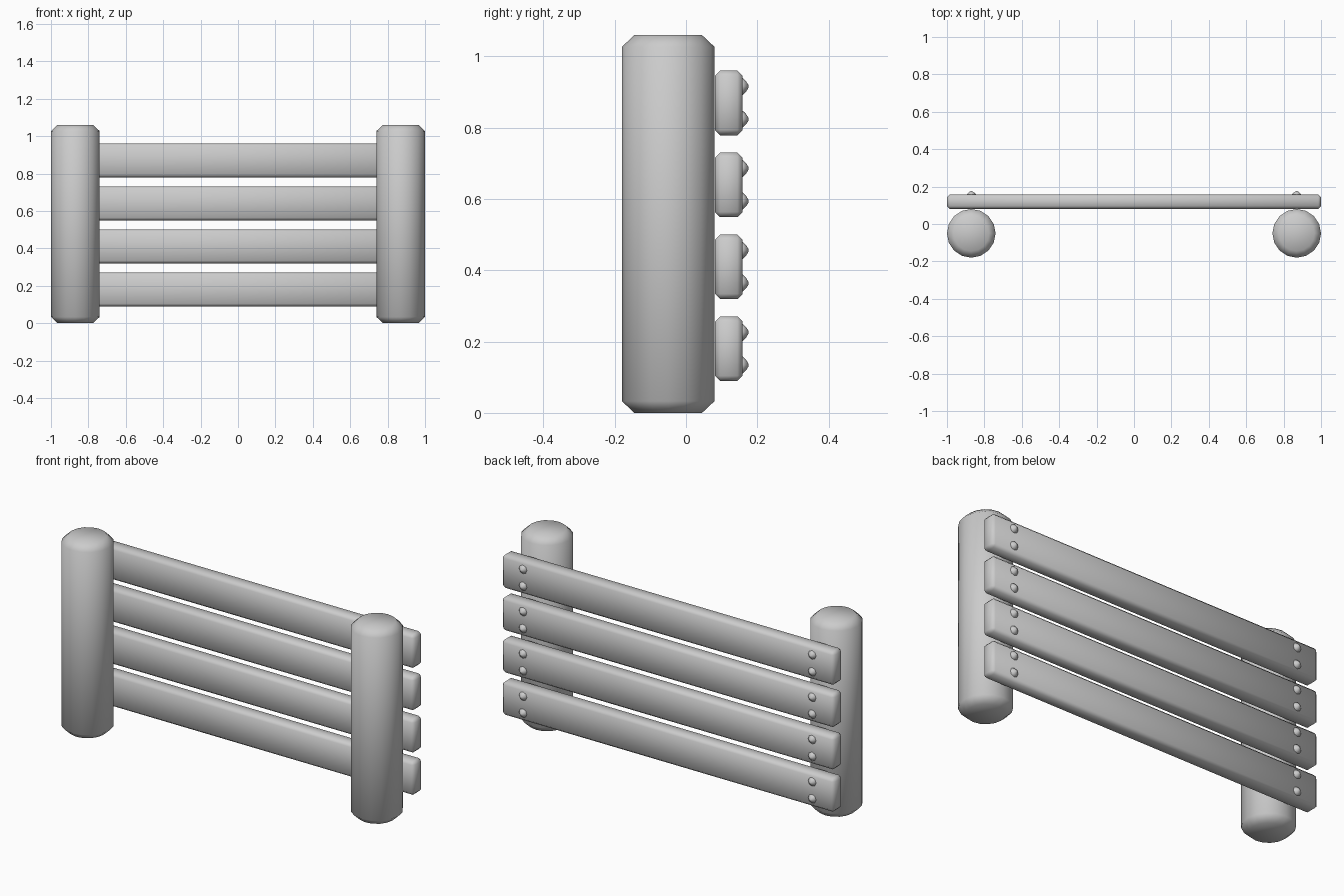
import bpy, bmesh, math
from mathutils import Matrix

if "Cube" in bpy.data.objects:
    bpy.data.objects.remove(bpy.data.objects["Cube"])


def finish(name, bm, angle=60):
    bmesh.ops.recalc_face_normals(bm, faces=bm.faces)
    me = bpy.data.meshes.new(name)
    bm.to_mesh(me)
    bm.free()
    ob = bpy.data.objects.new(name, me)
    bpy.context.collection.objects.link(ob)
    bpy.ops.object.select_all(action='DESELECT')
    ob.select_set(True)
    bpy.context.view_layer.objects.active = ob
    bpy.ops.object.shade_smooth_by_angle(angle=math.radians(angle))
    return ob


def lathe(profile, sides, matrix):
    """Closed solid from (radius, height) rings around local z."""
    bm = bmesh.new()
    rings = [[bm.verts.new((r * math.cos(2 * math.pi * i / sides),
                            r * math.sin(2 * math.pi * i / sides), h))
              for i in range(sides)] for r, h in profile]
    for a, b in zip(rings, rings[1:]):
        for i in range(sides):
            j = (i + 1) % sides
            bm.faces.new((a[i], a[j], b[j], b[i]))
    bm.faces.new(rings[0][::-1])
    bm.faces.new(rings[-1])
    bm.transform(matrix)
    return bm


def slat(name, z):
    bm = bmesh.new()
    bmesh.ops.create_cube(bm, size=1)
    bm.transform(Matrix.Translation((0, 0.12, z)) @ Matrix.Diagonal((2, 0.078, 0.182, 1)))
    bmesh.ops.bevel(bm, geom=bm.edges[:], offset=0.015, segments=1, affect='EDGES')
    return finish(name, bm)


POST = [(0.095, 0), (0.13, 0.033), (0.13, 1.027), (0.095, 1.06)]
BOLT = [(0.023, 0), (0.025, 0.006), (0.014, 0.017), (0.003, 0.024)]

# Round posts with chamfered ends
for side, x in (("left", -0.87), ("right", 0.87)):
    finish(side + "_post", lathe(POST, 16, Matrix.Translation((x, -0.05, 0))))

# Four planks, each held by two bolts per post
for n in range(4):
    z = 0.18 + 0.23 * n
    slat(f"plank_{n + 1}", z)
    for side, x in (("left", -0.87), ("right", 0.87)):
        for pos, dz in (("lower", -0.046), ("upper", 0.046)):
            place = Matrix.Translation((x, 0.152, z + dz)) @ Matrix.Rotation(-math.pi / 2, 4, 'X')
            finish(f"{side}_{pos}_bolt_{n + 1}", lathe(BOLT, 8, place))
